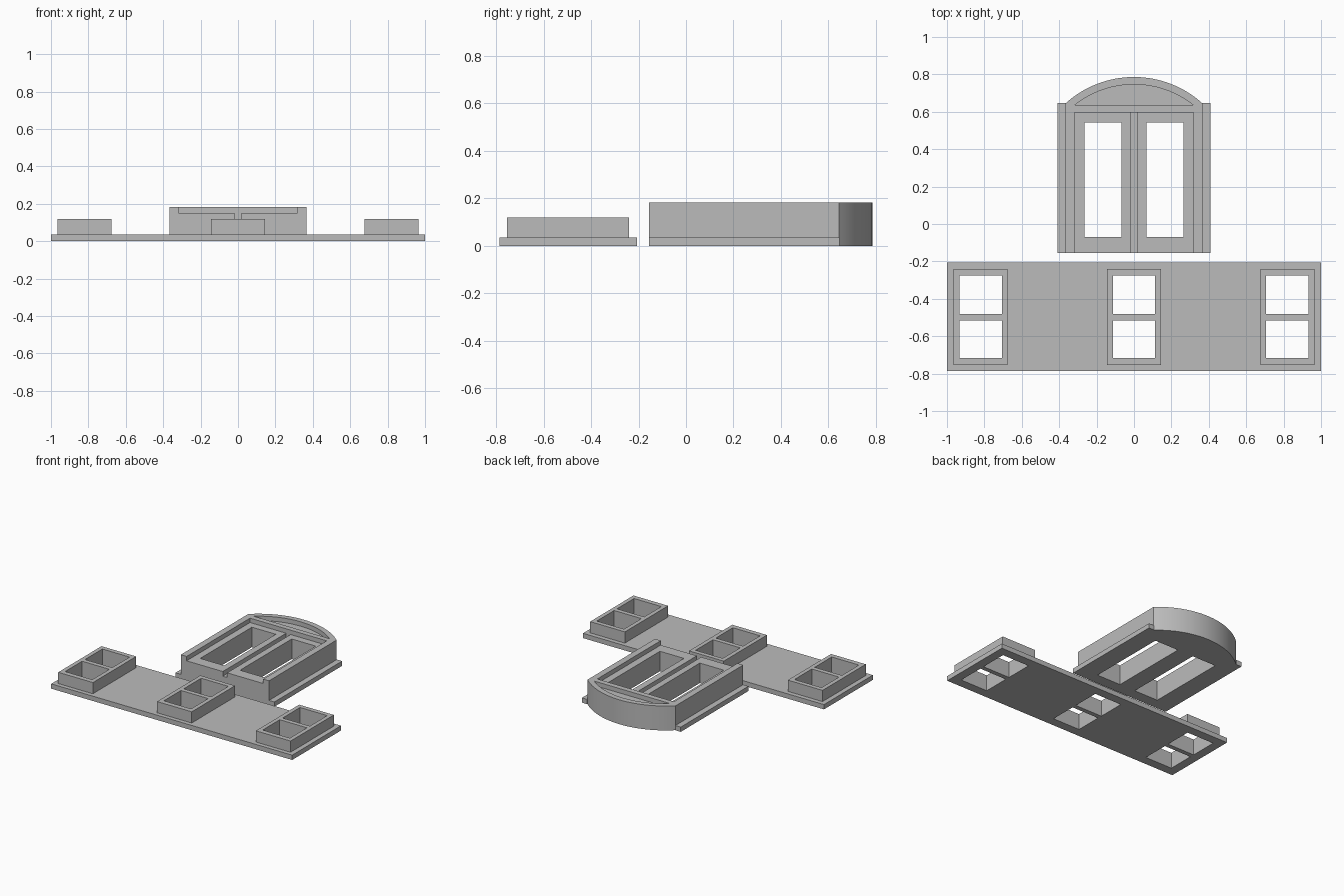
import bpy, bmesh, math

if "Cube" in bpy.data.objects:
    bpy.data.objects.remove(bpy.data.objects["Cube"], do_unlink=True)

GREY = (0.5, 0.5, 0.5, 1)
grey = bpy.data.materials.new("plain grey")
grey.use_nodes = True
grey.diffuse_color = GREY
grey.node_tree.nodes["Principled BSDF"].inputs["Base Color"].default_value = GREY


def prism(name, outline, z0, z1):
    """Extrude a counter-clockwise outline from z0 up to z1."""
    bm = bmesh.new()
    face = bm.faces.new([bm.verts.new((x, y, z0)) for x, y in outline])
    top = bmesh.ops.extrude_face_region(bm, geom=[face])["geom"]
    verts = [v for v in top if isinstance(v, bmesh.types.BMVert)]
    bmesh.ops.translate(bm, verts=verts, vec=(0, 0, z1 - z0))
    bmesh.ops.recalc_face_normals(bm, faces=bm.faces)
    mesh = bpy.data.meshes.new(name)
    bm.to_mesh(mesh)
    bm.free()
    mesh.materials.append(grey)
    obj = bpy.data.objects.new(name, mesh)
    bpy.context.collection.objects.link(obj)
    return obj


def rect(x0, x1, y0, y1):
    return [(x0, y0), (x1, y0), (x1, y1), (x0, y1)]


def arch(half, base, crown, steps=32):
    """Arc from the right springing point over the crown to the left one."""
    rise = crown - base
    r = (half ** 2 + rise ** 2) / (2 * rise)
    a = math.asin(half / r)
    angles = [a - 2 * a * i / steps for i in range(steps + 1)]
    return [(r * math.sin(t), crown - r + r * math.cos(t)) for t in angles]


def cut(obj, outline, z0, z1):
    """Subtract a prism from obj, then discard the cutter."""
    cutter = prism("cutter", outline, z0, z1)
    cutter.hide_render = True
    mod = obj.modifiers.new("cut", "BOOLEAN")
    mod.operation, mod.solver, mod.object = "DIFFERENCE", "EXACT", cutter
    bpy.context.view_layer.objects.active = obj
    bpy.ops.object.modifier_apply(modifier=mod.name)
    bpy.data.objects.remove(cutter, do_unlink=True)


BASE, FRAME, DOOR, PANEL, GROOVE = 0.036, 0.12, 0.183, 0.15, 0.115
THROUGH = (-0.1, 0.4)

# Wall plate with three two-pane window frames
plate = prism("wall_plate", rect(-1, 1, -0.786, -0.207), 0, BASE)
for side, cx in (("right", -0.82), ("middle", 0), ("left", 0.82)):
    frame = prism(side + "_window_frame",
                  rect(cx - 0.144, cx + 0.144, -0.754, -0.241), BASE, FRAME)
    for y0, y1 in ((-0.717, -0.515), (-0.481, -0.275)):
        pane = rect(cx - 0.113, cx + 0.113, y0, y1)
        cut(plate, pane, *THROUGH)
        cut(frame, pane, *THROUGH)

# Arched double door block
FOOT, SPRING = -0.155, 0.645
door = prism("arched_door", [(-0.366, FOOT), (0.366, FOOT)]
             + arch(0.366, SPRING, 0.786), 0, DOOR)
cut(door, rect(-0.318, 0.318, FOOT - 0.1, 0.597), PANEL, 0.4)   # leaf recess
cut(door, arch(0.315, 0.637, 0.746), PANEL, 0.4)                # fanlight recess
cut(door, rect(-0.018, 0.018, FOOT - 0.1, 0.597), GROOVE, 0.4)  # meeting groove
for s in (-1, 1):
    x0, x1 = sorted((s * 0.066, s * 0.265))
    cut(door, rect(x0, x1, -0.07, 0.543), *THROUGH)             # glass openings

# Thin flanges along both sides of the door
for side, s in (("right", -1), ("left", 1)):
    x0, x1 = sorted((s * 0.366, s * 0.41))
    prism(side + "_door_flange", rect(x0, x1, FOOT, SPRING + 0.003), 0, BASE)

# Smooth arch, sharp corners
bpy.ops.object.select_all(action="DESELECT")
door.select_set(True)
bpy.context.view_layer.objects.active = door
bpy.ops.object.shade_smooth_by_angle(angle=math.radians(25))
